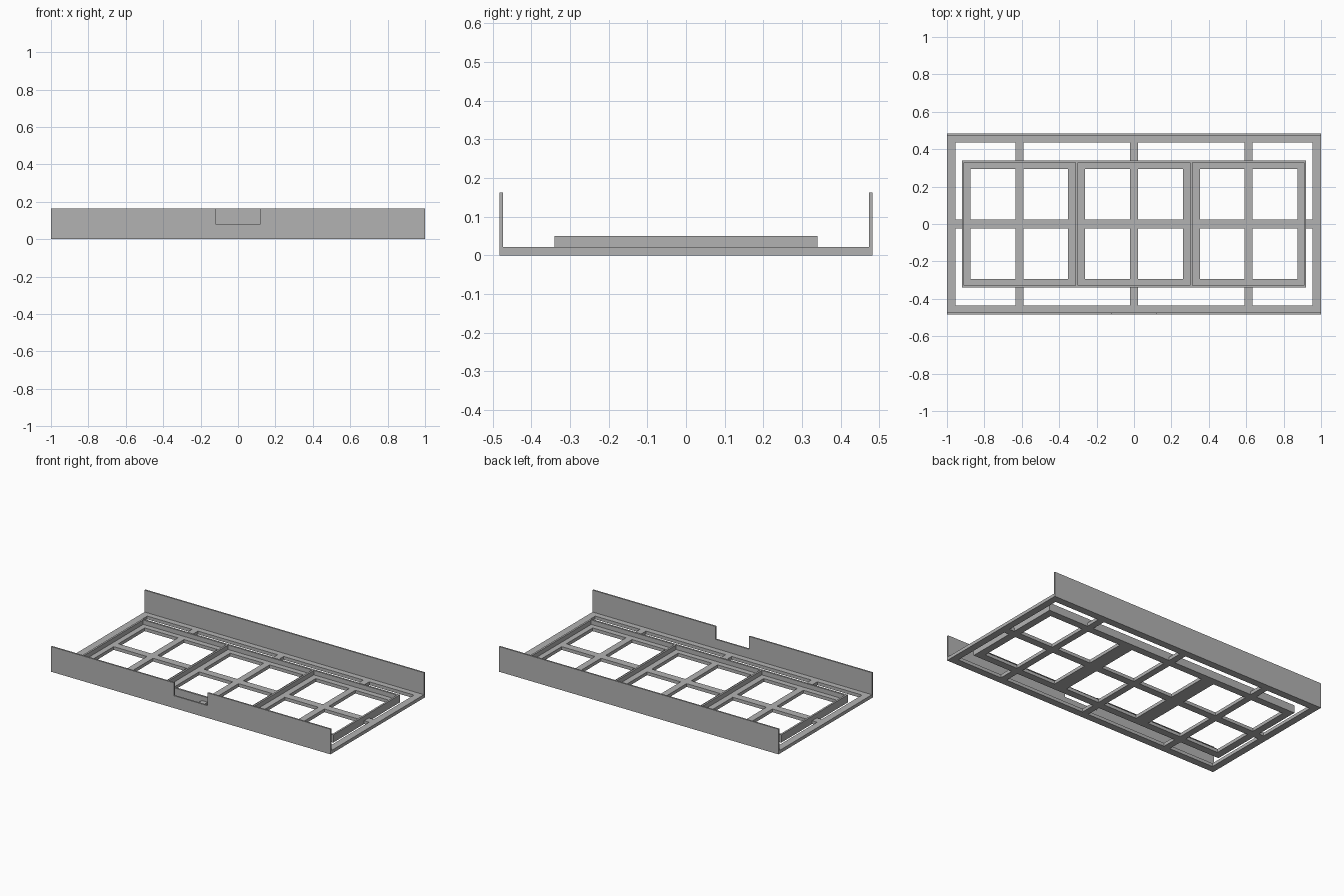
import bpy
import bmesh

if "Cube" in bpy.data.objects:
    bpy.data.objects.remove(bpy.data.objects["Cube"])

grey = bpy.data.materials.new("light grey")
grey.diffuse_color = (0.45, 0.45, 0.45, 1)
grey.use_nodes = True
grey.node_tree.nodes["Principled BSDF"].inputs["Base Color"].default_value = grey.diffuse_color


def slab(name, rects, place, thickness):
    """Union of (u0, u1, v0, v1) rectangles, cut into cells and thickened."""
    us = sorted({round(u, 4) for r in rects for u in r[:2]})
    vs = sorted({round(v, 4) for r in rects for v in r[2:]})
    bm = bmesh.new()
    for u0, u1 in zip(us, us[1:]):
        for v0, v1 in zip(vs, vs[1:]):
            u, v = (u0 + u1) / 2, (v0 + v1) / 2
            if any(r[0] < u < r[1] and r[2] < v < r[3] for r in rects):
                corners = ((u0, v0), (u1, v0), (u1, v1), (u0, v1))
                bm.faces.new([bm.verts.new(place(*c)) for c in corners])
    bmesh.ops.remove_doubles(bm, verts=bm.verts, dist=1e-5)
    mesh = bpy.data.meshes.new(name)
    bm.to_mesh(mesh)
    bm.free()
    mesh.materials.append(grey)
    obj = bpy.data.objects.new(name, mesh)
    bpy.context.collection.objects.link(obj)
    mod = obj.modifiers.new("thickness", 'SOLIDIFY')
    mod.thickness = thickness
    mod.offset = 1
    return obj


def ring(x, y, w):
    """Four strips of width w inside a rectangle of half size x, y."""
    return [(-x, x, -y, -y + w), (-x, x, y - w, y),
            (-x, -x + w, -y, y), (x - w, x, -y, y)]


FLOOR, PANEL = 0.021, 0.01        # thicknesses
X, Y, TOP = 1.0, 0.483, 0.163     # overall half sizes and height
TX, TY, TRAY_TOP = 0.92, 0.34, 0.05
BAY = 2 * TX / 3                  # width of one tray bay
BAR = 0.0215                      # half width of a floor bar

# Open floor lattice: border, cross bars, strips under the tray walls
floor = ring(X, Y - PANEL, 0.045)
floor[0] = (-X, X, -Y + PANEL, -0.436)
floor[1] = (-X, X, 0.436, Y - PANEL)
floor += ring(TX, TY, 0.047)
floor.append((-X, X, -0.024, 0.024))
for i in (-1, 0, 1):
    floor.append((i * BAY - BAR, i * BAY + BAR, -Y + PANEL, Y - PANEL))
for s in (-1, 1):
    floor.append((s * BAY / 2 - 0.045, s * BAY / 2 + 0.045, -TY, TY))
slab("floor_lattice", floor, lambda u, v: (u, v, 0), FLOOR)

# Low tray walls with two dividers
walls = ring(TX, TY, 0.012)
for s in (-1, 1):
    walls.append((s * BAY / 2 - 0.006, s * BAY / 2 + 0.006, -TY, TY))
slab("tray_walls", walls, lambda u, v: (u, v, FLOOR), TRAY_TOP - FLOOR)

# Tall long-side panels, the front one notched
slab("back_panel", [(-X, X, 0, TOP)], lambda u, v: (u, Y, v), PANEL)
slab("front_panel",
     [(-X, X, 0, 0.08), (-X, -0.12, 0, TOP), (0.12, X, 0, TOP)],
     lambda u, v: (u, -Y + PANEL, v), PANEL)
